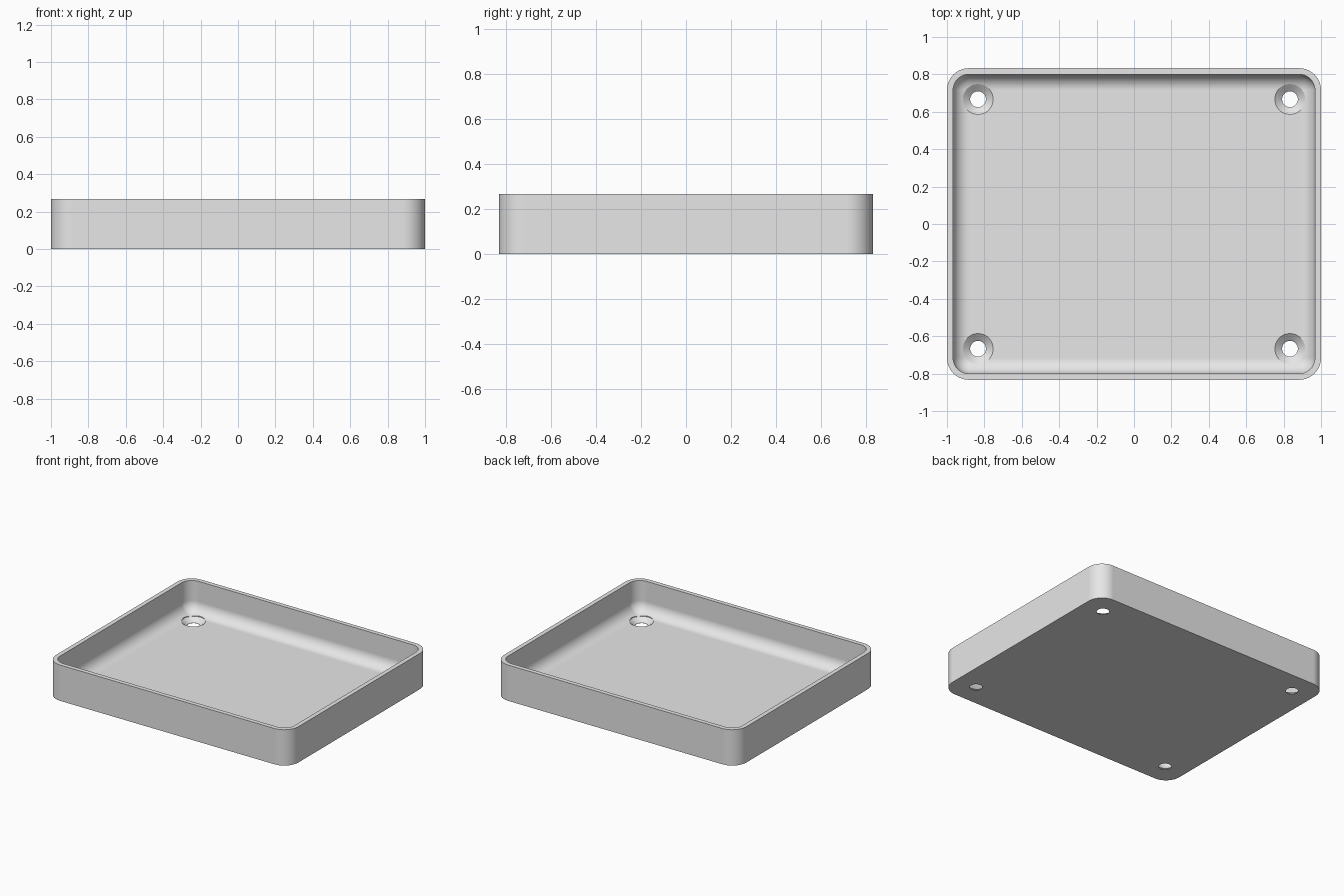
import bpy, bmesh, math

cube = bpy.data.objects.get("Cube")
if cube:
    bpy.data.objects.remove(cube)

HALF_X, HALF_Y, HEIGHT = 1.0, 0.833, 0.267
CORNER, WALL, STEPS = 0.117, 0.033, 14
FILLET = CORNER - WALL

grey = bpy.data.materials.new("light grey")
grey.use_nodes = True
grey.diffuse_color = (0.8, 0.8, 0.8, 1)
grey.node_tree.nodes["Principled BSDF"].inputs["Base Color"].default_value = (0.8, 0.8, 0.8, 1)


def make_object(name, bm):
    bmesh.ops.recalc_face_normals(bm, faces=bm.faces)
    mesh = bpy.data.meshes.new(name)
    bm.to_mesh(mesh)
    bm.free()
    mesh.materials.append(grey)
    obj = bpy.data.objects.new(name, mesh)
    bpy.context.collection.objects.link(obj)
    return obj


def loft(bm, rings):
    """Skin a stack of point rings and close both ends."""
    loops = [[bm.verts.new(p) for p in ring] for ring in rings]
    for a, b in zip(loops, loops[1:]):
        for i in range(len(a)):
            j = (i + 1) % len(a)
            bm.faces.new((a[i], a[j], b[j], b[i]))
    bm.faces.new(loops[0])
    bm.faces.new(loops[-1])


def rounded_rect(inset, z):
    r = max(CORNER - inset, 0)
    points = []
    for quarter, (sx, sy) in enumerate(((1, 1), (-1, 1), (-1, -1), (1, -1))):
        for k in range(STEPS + 1):
            a = (quarter + k / STEPS) * math.pi / 2
            points.append((sx * (HALF_X - CORNER) + r * math.cos(a),
                           sy * (HALF_Y - CORNER) + r * math.sin(a), z))
    return points


# Tray: outer wall, flat rim, inner wall and rounded floor edge
profile = [(0, 0), (0, HEIGHT), (WALL, HEIGHT)]
for k in range(STEPS + 1):
    a = k / STEPS * math.pi / 2
    profile.append((WALL + FILLET * (1 - math.cos(a)),
                    WALL + FILLET * (1 - math.sin(a))))
bm = bmesh.new()
loft(bm, [rounded_rect(inset, z) for inset, z in profile])
bmesh.ops.remove_doubles(bm, verts=bm.verts, dist=1e-5)
tray = make_object("tray", bm)

# Countersunk screw holes near the corners
bm = bmesh.new()
for sx in (-1, 1):
    for sy in (-1, 1):
        loft(bm, [[(sx * 0.834 + r * math.cos(t * math.tau / 48),
                    sy * 0.667 + r * math.sin(t * math.tau / 48), z)
                   for t in range(48)]
                  for r, z in ((0.042, -0.05), (0.042, 0.002), (0.081, WALL), (0.081, 0.2))])
cutter = make_object("screw_hole_cutter", bm)
cutter.hide_render = True

bpy.ops.object.select_all(action='DESELECT')
bpy.context.view_layer.objects.active = tray
tray.select_set(True)
cut = tray.modifiers.new("screw_holes", 'BOOLEAN')
cut.operation = 'DIFFERENCE'
cut.solver = 'EXACT'
cut.object = cutter
bpy.ops.object.modifier_apply(modifier=cut.name)
bpy.data.objects.remove(cutter)

# Smooth curves with crisp rims and level flats
bpy.ops.object.shade_smooth_by_angle(angle=math.radians(30))
weighted = tray.modifiers.new("level_flats", 'WEIGHTED_NORMAL')
weighted.keep_sharp = True
